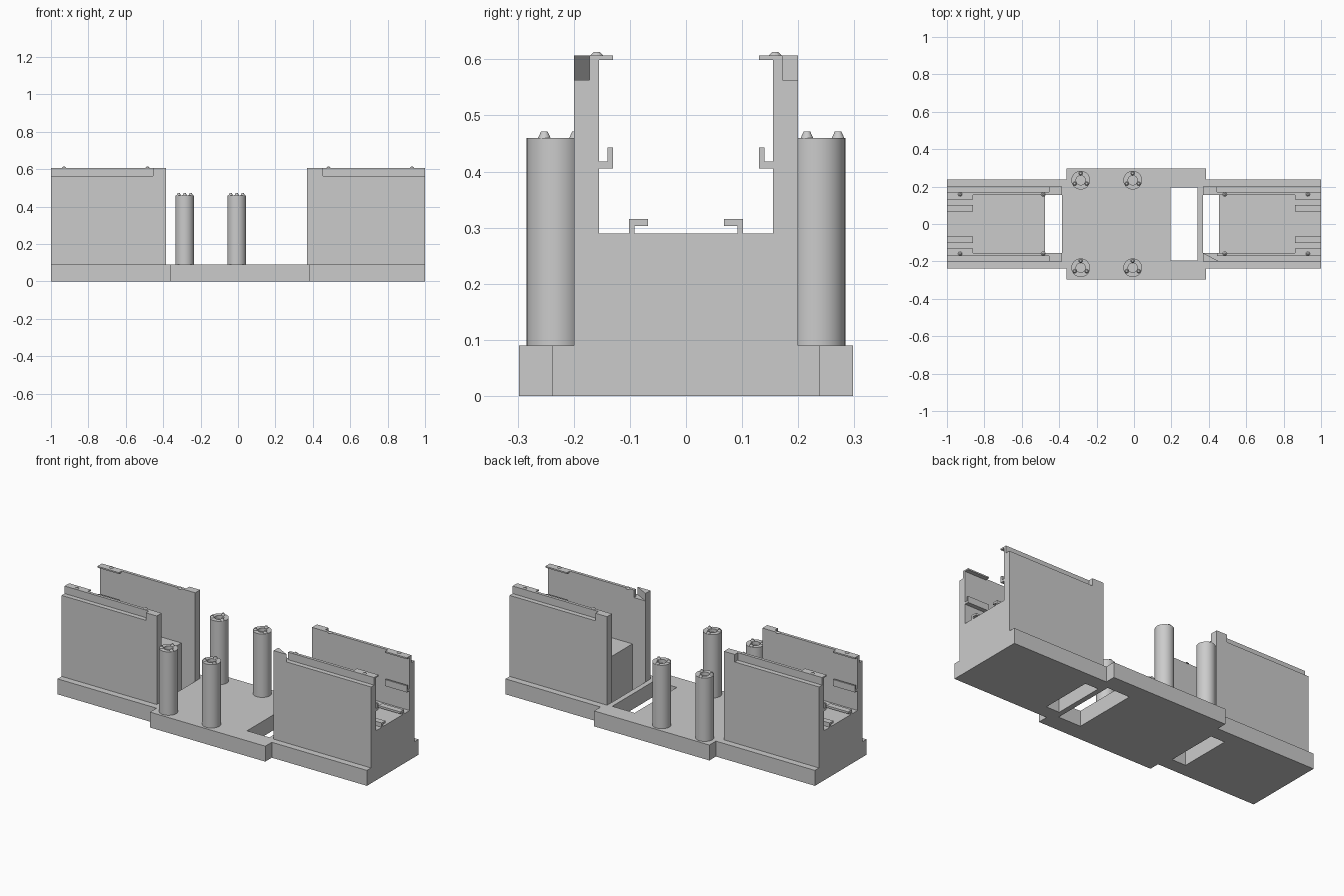
import bpy, bmesh, math
from mathutils import Vector

if "Cube" in bpy.data.objects:
    bpy.data.objects.remove(bpy.data.objects["Cube"])

grey = bpy.data.materials.new("plain grey")
grey.diffuse_color = (0.6, 0.6, 0.6, 1)
grey.use_nodes = True
grey.node_tree.nodes["Principled BSDF"].inputs["Base Color"].default_value = grey.diffuse_color


def prism(name, pts, axis, a, b):
    """Extrude a 2D outline from a to b: axis 'z' uses (x, y), axis 'x' uses (y, z)."""
    def place(p, t):
        return (p[0], p[1], t) if axis == 'z' else (t, p[0], p[1])
    bm = bmesh.new()
    face = bm.faces.new([bm.verts.new(place(p, a)) for p in pts])
    ext = bmesh.ops.extrude_face_region(bm, geom=[face])
    verts = [v for v in ext["geom"] if isinstance(v, bmesh.types.BMVert)]
    off = Vector((0, 0, b - a)) if axis == 'z' else Vector((b - a, 0, 0))
    bmesh.ops.translate(bm, verts=verts, vec=off)
    bmesh.ops.recalc_face_normals(bm, faces=bm.faces)
    return finish(name, bm)


def finish(name, bm):
    me = bpy.data.meshes.new(name)
    bm.to_mesh(me)
    bm.free()
    me.materials.append(grey)
    ob = bpy.data.objects.new(name, me)
    bpy.context.collection.objects.link(ob)
    return ob


def box(name, x0, x1, y0, y1, z0, z1):
    return prism(name, [(x0, y0), (x1, y0), (x1, y1), (x0, y1)], 'z', z0, z1)


def cone(bm, x, y, z, r0, r1, h, n):
    ret = bmesh.ops.create_cone(bm, cap_ends=True, segments=n, radius1=r0, radius2=r1, depth=h)
    bmesh.ops.translate(bm, verts=ret["verts"], vec=(x, y, z + h / 2))


# base plate with wider middle and three openings
base = prism("base_plate", [(-1, -.238), (-.36, -.238), (-.36, -.298), (.385, -.298),
                            (.385, -.238), (1, -.238), (1, .238), (.385, .238),
                            (.385, .298), (-.36, .298), (-.36, .238), (-1, .238)], 'z', 0, .09)
for x0, x1, y in ((.195, .34, .195), (.37, .455, .155), (-.475, -.385, .155)):
    cutter = box("opening_cutter", x0, x1, -y, y, -.1, .2)
    cutter.hide_render = True
    cutter.hide_viewport = True
    mod = base.modifiers.new("opening", 'BOOLEAN')
    mod.operation = 'DIFFERENCE'
    mod.object = cutter

# two end towers: side, inner end, tab end, block end
wall = [(.155, .09), (.2, .09), (.2, .563), (.155, .563)]
hook = [(.155, .405), (.13, .405), (.13, .443), (.14, .443), (.14, .418), (.155, .418)]
rail = [(.102, .29), (.092, .29), (.092, .303), (.068, .303), (.068, .315), (.102, .315)]
for s, inner, tab, block in ((-1, .385, .455, .475), (1, .37, .445, .455)):
    side = "left" if s < 0 else "right"

    def span(a, b):
        return (s * a, s * b) if s > 0 else (s * b, s * a)

    box(side + "_tower_floor", *span(block, 1), -.155, .155, .09, .29)
    for m in (-1, 1):
        def flip(p):
            return [(m * y, z) for y, z in p]

        def ys(a, b):
            return (a, b) if m > 0 else (-b, -a)

        prism(side + "_wall", flip(wall), 'x', *span(inner, 1))
        box(side + "_wall_upper_rim", *span(tab, 1), *ys(.155, .172), .563, .607)
        if s > 0 and m < 0:   # this corner is a wedge
            prism("corner_wedge", [(inner, -.2), (.455, -.2), (inner, -.155)], 'z', .563, .607)
        else:
            box(side + "_corner_tab", *span(inner, tab), *ys(.155, .2), .563, .607)
        # lip, hook and floor rail at the outer end
        box(side + "_top_lip", *span(.86, 1), *ys(.13, .155), .599, .607)
        prism(side + "_wall_hook", flip(hook), 'x', *span(.86, 1))
        prism(side + "_floor_rail", flip(rail), 'x', *span(.86, 1))
        # small locating bumps on the rim
        bm = bmesh.new()
        for x in (.485, .93):
            cone(bm, s * x, m * .159, .605, .013, .005, .008, 12)
        finish(side + "_rim_bumps", bm)

# four pillars with a recessed top and three studs each
for x in (-.285, -.007):
    for y in (-.234, .234):
        bm = bmesh.new()
        cone(bm, x, y, .09, .05, .05, .37, 40)
        top = max(bm.faces, key=lambda f: f.calc_center_median().z)
        bmesh.ops.inset_region(bm, faces=[top], thickness=.025)
        down = bmesh.ops.extrude_face_region(bm, geom=[top])
        verts = [v for v in down["geom"] if isinstance(v, bmesh.types.BMVert)]
        bmesh.ops.translate(bm, verts=verts, vec=(0, 0, -.02))
        if top.is_valid:
            bmesh.ops.delete(bm, geom=[top], context='FACES_ONLY')
        for k in range(3):
            a = math.radians(90 + 120 * k)
            cone(bm, x + .037 * math.cos(a), y + .037 * math.sin(a), .46, .011, .006, .011, 12)
        bmesh.ops.recalc_face_normals(bm, faces=bm.faces)
        ob = finish("pillar", bm)
        bpy.ops.object.select_all(action='DESELECT')
        ob.select_set(True)
        bpy.context.view_layer.objects.active = ob
        bpy.ops.object.shade_smooth_by_angle(angle=math.radians(35))
